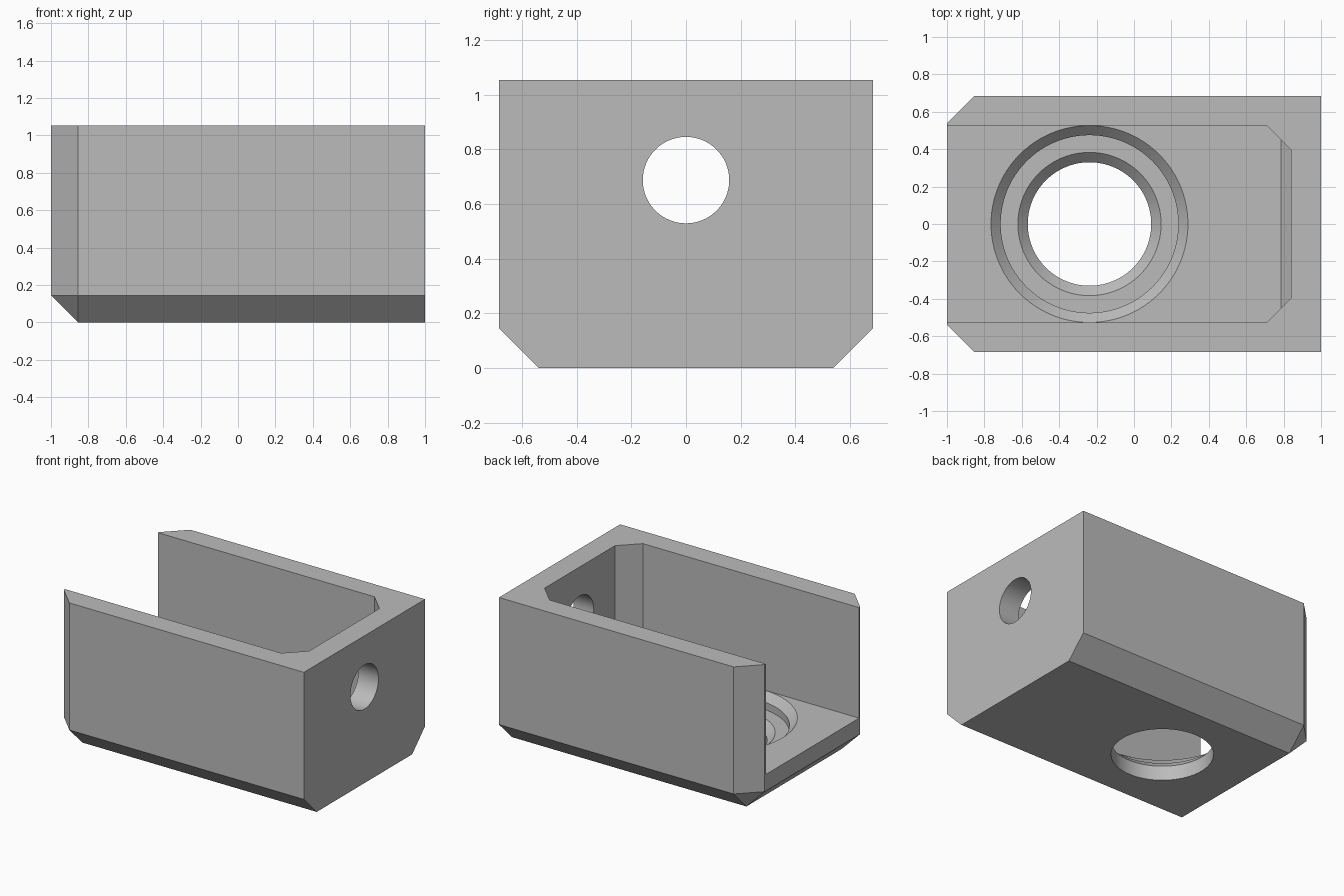
import bpy, bmesh, math
from mathutils import Matrix, Vector

cube = bpy.data.objects.get("Cube")
if cube:
    bpy.data.objects.remove(cube, do_unlink=True)

# Main sizes
HALF_Y, HEIGHT, CHAMFER = 0.684, 1.053, 0.145
FLOOR, STEP = 0.263, 0.053
CAVITY_Y, CAVITY_X, CAVITY_CUT = 0.527, 0.84, 0.13
BORE_X = -0.238

grey = bpy.data.materials.new("plain grey")
grey.use_nodes = True
grey.diffuse_color = (0.5, 0.5, 0.5, 1)
grey.node_tree.nodes["Principled BSDF"].inputs["Base Color"].default_value = (0.5, 0.5, 0.5, 1)


def make_object(name, bm):
    bmesh.ops.recalc_face_normals(bm, faces=bm.faces)
    mesh = bpy.data.meshes.new(name)
    bm.to_mesh(mesh)
    bm.free()
    obj = bpy.data.objects.new(name, mesh)
    bpy.context.collection.objects.link(obj)
    mesh.materials.append(grey)
    return obj


def hull(name, points):
    bm = bmesh.new()
    for p in points:
        bm.verts.new(p)
    bmesh.ops.convex_hull(bm, input=bm.verts)
    bmesh.ops.dissolve_limit(bm, angle_limit=0.01, verts=bm.verts, edges=bm.edges)
    return make_object(name, bm)


def lathe(name, profile, matrix, segments=96):
    """Closed solid turned around local z from (radius, height) points."""
    bm = bmesh.new()
    rings = []
    for r, z in profile:
        angles = [math.tau * i / segments for i in range(segments)]
        rings.append([bm.verts.new((r * math.cos(a), r * math.sin(a), z)) for a in angles])
    for low, high in zip(rings, rings[1:]):
        for i in range(segments):
            j = (i + 1) % segments
            bm.faces.new((low[i], low[j], high[j], high[i]))
    bm.faces.new(rings[0])
    bm.faces.new(rings[-1])
    bm.transform(matrix)
    return make_object(name, bm)


# Outer block, chamfered at the open end and along three bottom edges
body = []
for s in (-1, 1):
    outer, inner = s * HALF_Y, s * (HALF_Y - CHAMFER)
    body += [(1, inner, 0), (CHAMFER - 1, inner, 0), (1, outer, CHAMFER)]
    for z in (CHAMFER, HEIGHT):
        body += [(-1, inner, z), (CHAMFER - 1, outer, z)]
    body.append((1, outer, HEIGHT))
housing = hull("housing", body)

# Cavity, open at the top and one end, with a small sloped foot at the closed end
cavity_points = []
for s in (-1, 1):
    y = s * CAVITY_Y
    inner = s * (CAVITY_Y - CAVITY_CUT)
    for z in (FLOOR, HEIGHT + 0.2):
        cavity_points += [(-1.2, y, z), (CAVITY_X - CAVITY_CUT, y, z)]
    cavity_points += [(CAVITY_X, inner, FLOOR + STEP), (CAVITY_X, inner, HEIGHT + 0.2),
                      (CAVITY_X - STEP, s * (CAVITY_Y - CAVITY_CUT + STEP), FLOOR)]
cavity = hull("cavity_cutter", cavity_points)

# Stepped floor bore and the round hole through the end wall
floor_bore = lathe("floor_bore_cutter", [
    (0.33, -0.1), (0.33, FLOOR - 3 * STEP), (0.33 + STEP, FLOOR - 2 * STEP),
    (0.475, FLOOR - 2 * STEP), (0.475, FLOOR - STEP), (0.5265, FLOOR), (0.5265, FLOOR + 0.1),
], Matrix.Translation((BORE_X, 0, 0)))
end_hole = lathe("end_hole_cutter", [(0.158, 0.6), (0.158, 1.2)],
                 Matrix.Translation((0, 0, 0.687)) @ Matrix.Rotation(math.pi / 2, 4, 'Y'))

# Carve the housing
for cutter in (cavity, floor_bore, end_hole):
    cutter.hide_render = True
    cut = housing.modifiers.new(cutter.name, 'BOOLEAN')
    cut.operation = 'DIFFERENCE'
    cut.solver = 'EXACT'
    cut.object = cutter
bpy.context.view_layer.update()
carved = bpy.data.meshes.new_from_object(
    housing.evaluated_get(bpy.context.evaluated_depsgraph_get()))
housing.modifiers.clear()
housing.data = carved
for cutter in (cavity, floor_bore, end_hole):
    bpy.data.objects.remove(cutter, do_unlink=True)

# Smooth round walls, sharp edges elsewhere
bpy.ops.object.select_all(action='DESELECT')
housing.select_set(True)
bpy.context.view_layer.objects.active = housing
bpy.ops.object.shade_smooth_by_angle(angle=math.radians(25))
